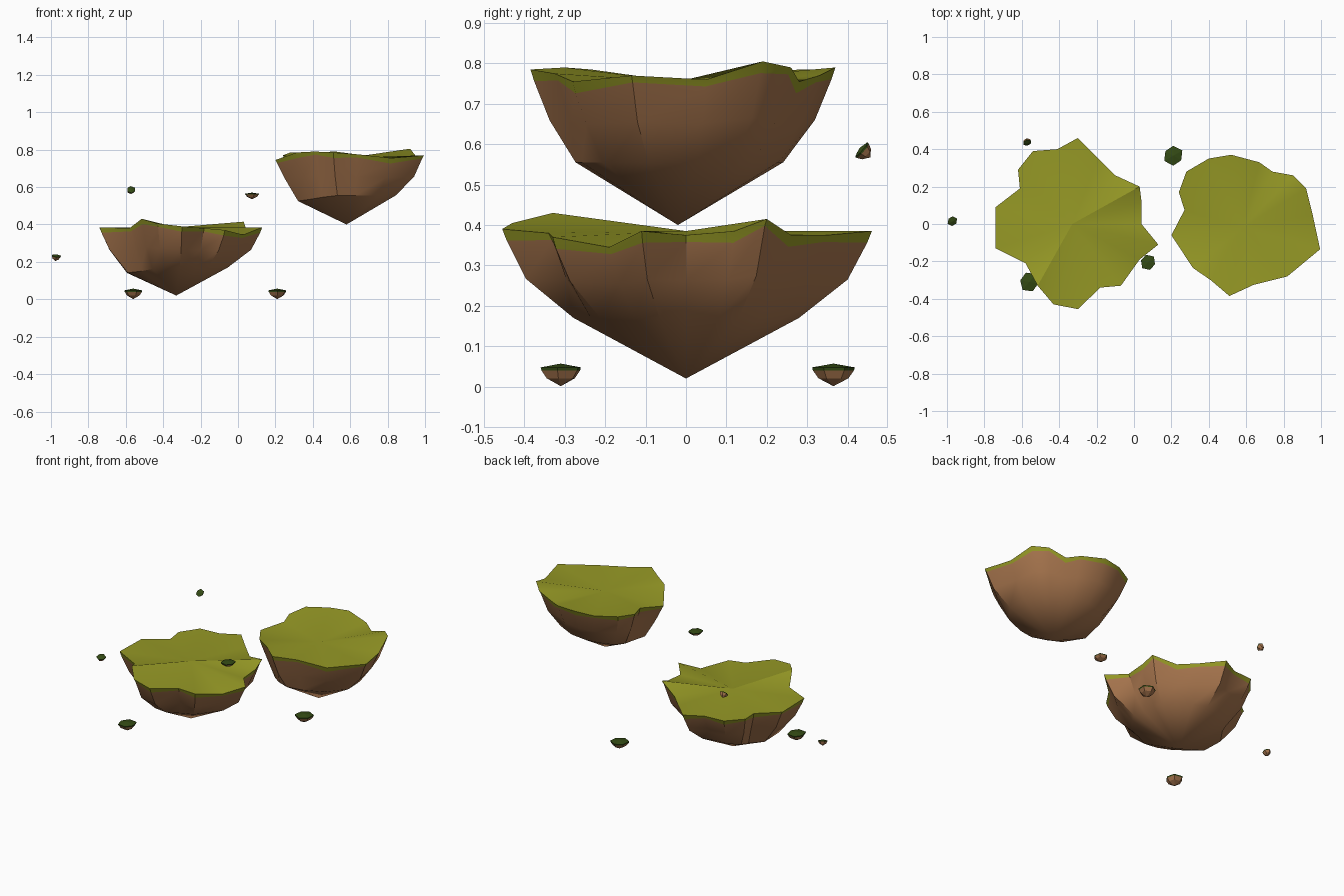
import bpy, bmesh, math
from mathutils import Vector, Euler

if "Cube" in bpy.data.objects:
    bpy.data.objects.remove(bpy.data.objects["Cube"])


def material(name, rgb):
    m = bpy.data.materials.new(name)
    m.diffuse_color = (*rgb, 1)
    m.use_nodes = True
    m.node_tree.nodes["Principled BSDF"].inputs["Base Color"].default_value = m.diffuse_color
    return m


GRASS = material("grass_green", (0.305, 0.319, 0.019))
MOSS = material("dark_moss_green", (0.034, 0.069, 0.007))
EARTH = material("earth_brown", (0.392, 0.181, 0.076))


def lofted(name, top, rings, tip, green_rings, mats, smooth):
    """Fan on top, stacked rings of equal count, fan to the bottom tip."""
    bm = bmesh.new()
    levels = [[bm.verts.new(p) for p in ring] for ring in rings]
    apex, low = bm.verts.new(top), bm.verts.new(tip)
    n = len(levels[0])
    for i in range(n):
        j = (i + 1) % n
        bm.faces.new((apex, levels[0][i], levels[0][j]))
        for k in range(len(levels) - 1):
            a, b = levels[k], levels[k + 1]
            f = bm.faces.new((a[j], a[i], b[i], b[j]))
            f.material_index = 0 if k < green_rings else 1
        f = bm.faces.new((levels[-1][j], levels[-1][i], low))
        f.material_index = 1
    bmesh.ops.recalc_face_normals(bm, faces=bm.faces[:])
    # smooth shading, kept sharp at hard edges
    for f in bm.faces:
        f.smooth = smooth
    for e in bm.edges:
        e.smooth = e.calc_face_angle(0) < math.radians(30)
    me = bpy.data.meshes.new(name)
    bm.to_mesh(me)
    bm.free()
    for m in mats:
        me.materials.append(m)
    ob = bpy.data.objects.new(name, me)
    bpy.context.collection.objects.link(ob)
    return ob


def island(name, rim, centre, top_z, mid_z, low_z, tip_z):
    """Bowl-shaped floating island below an uneven grassy rim."""
    cx, cy = centre
    turf, mid, low = [], [], []
    for i, (x, y, z) in enumerate(rim):
        d = Vector((x - cx, y - cy))
        r = d.length
        u = d / r
        turf.append((cx + d.x * 0.975, cy + d.y * 0.975, z - 0.017 - 0.012 * (i % 2)))
        rm = 0.87 * r
        mid.append((cx + u.x * rm, cy + u.y * rm, mid_z + 0.3 * (z - top_z)))
        rl = 0.27 + 0.25 * (r - 0.42)
        left = max(0, -u.x - 0.3) / 0.7          # left flank hangs lower
        low.append((cx + u.x * rl, cy + u.y * rl, low_z - 0.03 * left))
    return lofted(name, (cx, cy, top_z), [rim, turf, mid, low],
                  (cx, cy, tip_z), 1, (GRASS, EARTH), True)


# Large islands: rim points run counter-clockwise
island("left_island", [
    (.04, 0, .375), (.04, .12, .385), (.03, .20, .415), (-.10, .26, .375),
    (-.19, .35, .375), (-.30, .46, .385), (-.41, .40, .385), (-.54, .39, .385),
    (-.62, .29, .38), (-.61, .19, .375), (-.74, .09, .38), (-.74, -.13, .385),
    (-.58, -.21, .38), (-.515, -.33, .43), (-.43, -.43, .405), (-.30, -.455, .39),
    (-.18, -.34, .38), (-.07, -.33, .37), (.03, -.19, .345), (.13, -.11, .385)],
    (-.33, 0), .385, .265, .17, .02)

island("right_island", [
    (.955, .05, .76), (.92, .19, .805), (.85, .26, .79), (.74, .28, .755),
    (.67, .33, .77), (.52, .37, .79), (.40, .35, .785), (.28, .28, .785),
    (.24, .17, .77), (.27, .075, .765), (.20, -.06, .745), (.315, -.235, .785),
    (.41, -.30, .79), (.51, -.385, .785), (.64, -.325, .775), (.82, -.28, .755),
    (.995, -.135, .77)],
    (.58, -.02), .755, .65, .555, .40)


def rock(name, loc, r, h, tilt=(0, 0, 0)):
    """Small six-sided floating rock with a mossy top, centred on loc."""
    def ring(k, z):
        out = []
        for i in range(6):
            a = math.radians(90 + 60 * i)
            q = r * k * (1.0, 0.92, 1.05)[i % 3]
            out.append((q * math.cos(a), q * math.sin(a), z * h))
        return out
    ob = lofted(name, (0, 0, 0.5 * h), [ring(1, .33), ring(.96, .2), ring(.7, -.15)],
                (0, 0, -0.5 * h), 1, (MOSS, EARTH), False)
    ob.location = loc
    ob.rotation_euler = Euler([math.radians(t) for t in tilt])
    return ob


# Small floating rocks
rock("low_rock_right", (.21, .365, .029), .053, .056)
rock("low_rock_front", (-.56, -.31, .029), .053, .056, (0, 0, 20))
rock("high_rock_middle", (.075, -.205, .553), .042, .035, (0, 0, 15))
rock("tiny_rock_left", (-.973, .018, .222), .027, .036, (15, 10, 0))
rock("tiny_rock_back", (-.573, .443, .579), .024, .036, (50, 0, 10))
